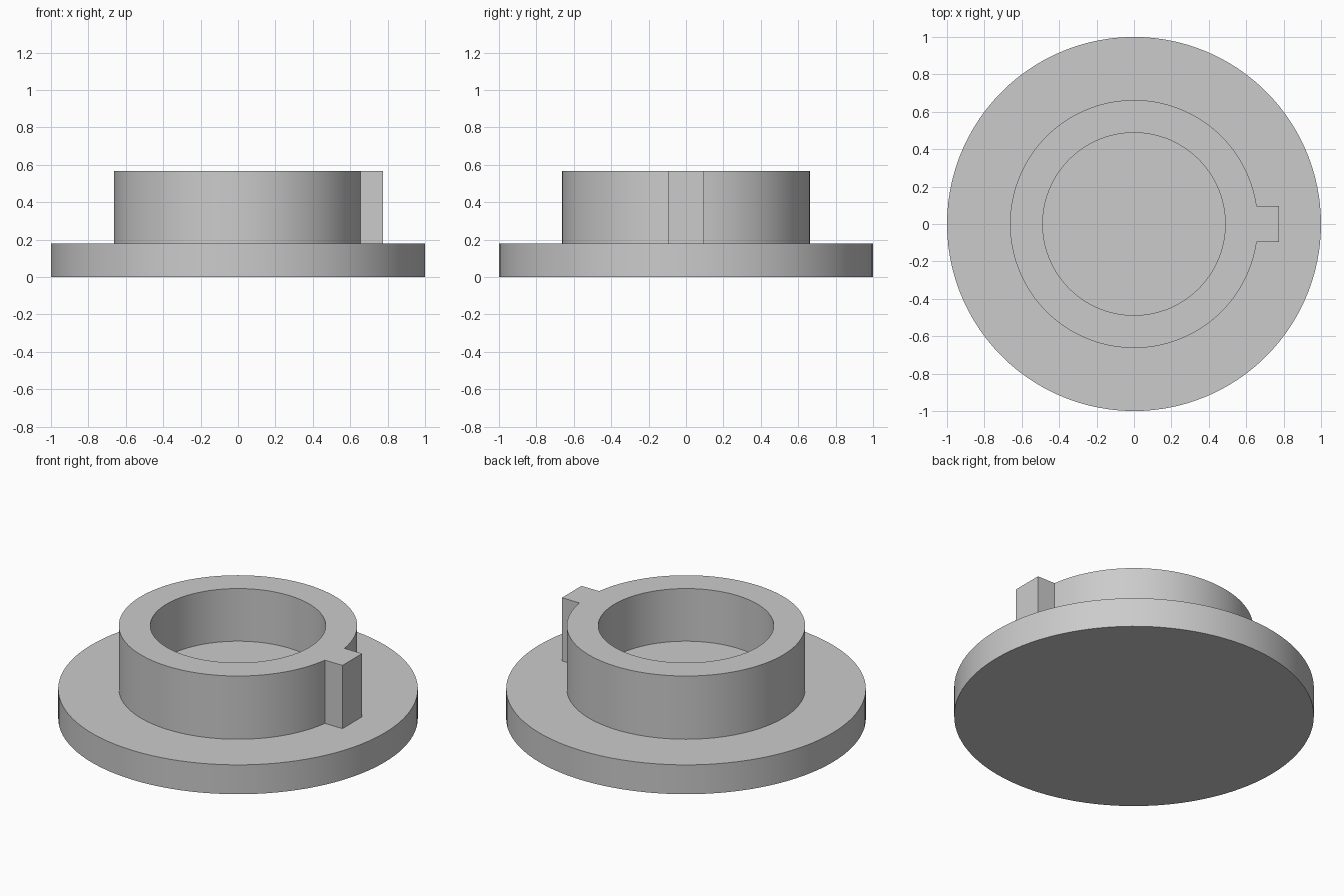
import bpy, bmesh, math

if "Cube" in bpy.data.objects:
    bpy.data.objects.remove(bpy.data.objects["Cube"])

FLANGE_R, FLANGE_Z = 1.0, 0.18
COLLAR_R, BORE_R, TOP_Z, FLOOR_Z = 0.663, 0.488, 0.568, 0.245
KEY_X, KEY_HALF = 0.776, 0.095

# Shared angles: key face points, key root corners, then an even arc around the rest
root = math.asin(KEY_HALF / COLLAR_R)
key_angles = [math.atan2(KEY_HALF * t, KEY_X) for t in (-1, -0.5, 0, 0.5, 1)]
STEPS = 100
arc = [root + (2 * math.pi - 2 * root) * i / STEPS for i in range(STEPS + 1)]
angles = key_angles + arc


def circle(r):
    return [(r * math.cos(a), r * math.sin(a)) for a in angles]


# Collar outline: a circle with the square key standing out on +x
keyed = [(KEY_X, KEY_X * math.tan(a)) for a in key_angles] + circle(COLLAR_R)[len(key_angles):]

# Stacked outlines from the underside, up the outside and down into the bore
levels = [
    (circle(FLANGE_R), 0.0),
    (circle(FLANGE_R), FLANGE_Z),
    (keyed, FLANGE_Z),
    (keyed, TOP_Z),
    (circle(BORE_R), TOP_Z),
    (circle(BORE_R), FLOOR_Z),
]

bm = bmesh.new()
rings = [[bm.verts.new((x, y, z)) for x, y in outline] for outline, z in levels]
n = len(angles)
for low, high in zip(rings, rings[1:]):
    for i in range(n):
        j = (i + 1) % n
        bm.faces.new((low[i], low[j], high[j], high[i]))

# Underside and bore floor
bm.faces.new(rings[0][::-1])
bm.faces.new(rings[-1])
bmesh.ops.recalc_face_normals(bm, faces=bm.faces)

mesh = bpy.data.meshes.new("flanged_collar")
bm.to_mesh(mesh)
bm.free()
body = bpy.data.objects.new("flanged_collar", mesh)
bpy.context.collection.objects.link(body)

grey = bpy.data.materials.new("light_grey")
grey.diffuse_color = (0.6, 0.6, 0.6, 1)
grey.use_nodes = True
grey.node_tree.nodes["Principled BSDF"].inputs["Base Color"].default_value = grey.diffuse_color
mesh.materials.append(grey)

bpy.context.view_layer.objects.active = body
body.select_set(True)
bpy.ops.object.shade_smooth_by_angle(angle=math.radians(30))
